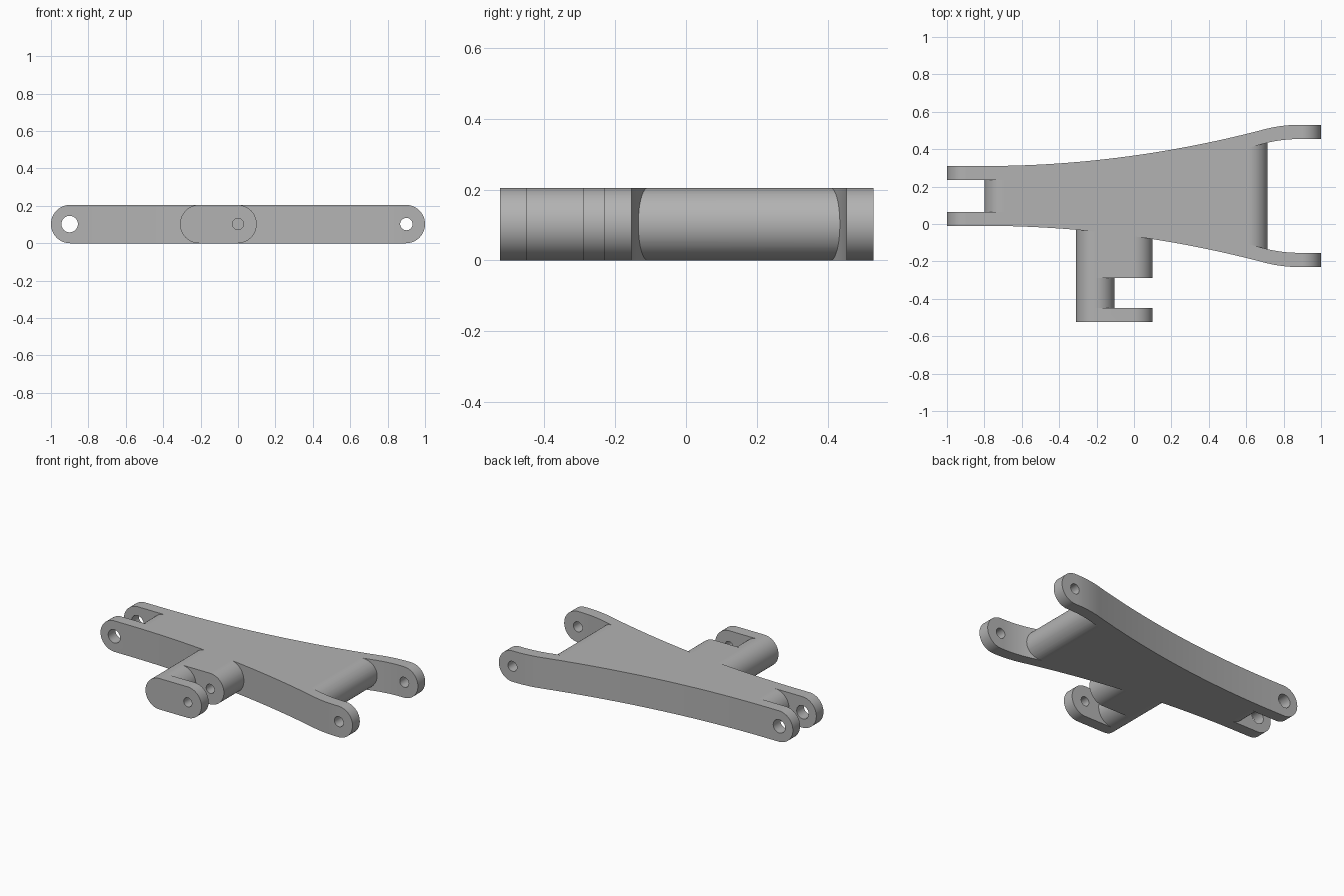
import bpy, bmesh, math

H = 0.205          # thickness of the arm
R = H / 2          # radius of every rounded end
MID = 0.15         # y of the arm's symmetry line
WALL = 0.075       # thickness of the fork tabs

if "Cube" in bpy.data.objects:
    bpy.data.objects.remove(bpy.data.objects["Cube"], do_unlink=True)


def prism(name, points, axis, lo, hi):
    """Extrude a 2D outline: axis 'z' takes (x, y), axis 'y' takes (x, z)."""
    place = (lambda p: (p[0], p[1], lo)) if axis == "z" else (lambda p: (p[0], lo, p[1]))
    bm = bmesh.new()
    face = bm.faces.new([bm.verts.new(place(p)) for p in points])
    new = bmesh.ops.extrude_face_region(bm, geom=[face])["geom"]
    shift = (0, 0, hi - lo) if axis == "z" else (0, hi - lo, 0)
    bmesh.ops.translate(bm, vec=shift, verts=[v for v in new if isinstance(v, bmesh.types.BMVert)])
    bmesh.ops.recalc_face_normals(bm, faces=bm.faces[:])
    mesh = bpy.data.meshes.new(name)
    bm.to_mesh(mesh)
    bm.free()
    obj = bpy.data.objects.new(name, mesh)
    bpy.context.collection.objects.link(obj)
    return obj


def combine(target, tool, operation):
    """Apply a boolean and remove the tool."""
    mod = target.modifiers.new("cut", "BOOLEAN")
    mod.operation, mod.solver, mod.object = operation, "EXACT", tool
    bpy.context.view_layer.objects.active = target
    bpy.ops.object.modifier_apply(modifier=mod.name)
    bpy.data.objects.remove(tool, do_unlink=True)


def arc(cx, r, start, end, n=32):
    angles = [math.radians(start + (end - start) * i / n) for i in range(n + 1)]
    return [(cx + r * math.cos(a), R + r * math.sin(a)) for a in angles]


def stadium(x0, x1):
    return arc(x1 - R, R, -90, 90) + arc(x0 + R, R, 90, 270)


def slot(tip, side):
    """Open space of a fork, ending on a rounded web whose tip is at x = tip."""
    cx, far = tip - side * R, tip + side * 0.6
    curve = arc(cx, R, 90, -90) if side > 0 else arc(cx, R, 90, 270)
    return [(far, H + 0.1), (cx, H + 0.1)] + curve + [(cx, -0.1), (far, -0.1)]


def half_width(x):
    """Flaring outer edge of the arm, straight at both ends."""
    if x < -0.8:
        return 0.16
    if x < 0.68:
        return 0.16 + 0.0875 * (x + 0.8) ** 2
    return 0.38 - 0.0284 * (max(0.0, 0.88 - x) / 0.2) ** 2


def plan(xs, inset):
    upper = [(x, MID + half_width(x) - inset) for x in xs]
    return upper + [(x, 2 * MID - y) for x, y in reversed(upper)]


def steps(a, b, n):
    return [a + (b - a) * i / n for i in range(n + 1)]


# Flared arm with rounded ends
arm = prism("linkage_arm", plan([-1.1] + steps(-0.8, 0.68, 40) + steps(0.69, 0.88, 16) + [1.1], 0),
            "z", -0.1, H + 0.1)
combine(arm, prism("end_rounding", stadium(-1, 1), "y", -1, 1), "INTERSECT")

# Narrow fork
combine(arm, prism("narrow_slot", slot(-0.8, -1), "y", MID - 0.085, MID + 0.085), "DIFFERENCE")

# Wide fork, whose walls follow the flare
wide = prism("wide_slot", plan(steps(0.55, 0.67, 6) + steps(0.69, 0.88, 16) + [1.2], WALL + 0.001),
             "z", -0.2, H + 0.2)
combine(wide, prism("wide_web", slot(0.715, 1), "y", -1, 1), "INTERSECT")
combine(arm, wide, "DIFFERENCE")

# Side bracket with its own fork
bracket = prism("side_bracket", stadium(-0.31, 0.1), "y", -0.525, 0.1)
combine(bracket, prism("bracket_slot", slot(-0.105, 1), "y", -0.45, -0.29), "DIFFERENCE")
combine(arm, bracket, "UNION")

# Pin holes: x, radius, y range
for x, r, lo, hi in [(-0.9, 0.044, -1, 1), (0.9, 0.033, -1, 1), (0, 0.03, -0.7, -0.2)]:
    combine(arm, prism("pin_hole", arc(x, r, 0, 360, 40)[:-1], "y", lo, hi), "DIFFERENCE")

# Colour and shading
grey = bpy.data.materials.new("plain_grey")
grey.use_nodes = True
colour = (0.45, 0.45, 0.45, 1)
grey.diffuse_color = colour
grey.node_tree.nodes["Principled BSDF"].inputs["Base Color"].default_value = colour
arm.data.materials.clear()
arm.data.materials.append(grey)
for p in arm.data.polygons:
    p.material_index = 0

bpy.ops.object.select_all(action="DESELECT")
arm.select_set(True)
bpy.context.view_layer.objects.active = arm
bpy.ops.object.shade_smooth_by_angle(angle=math.radians(25))
weighted = arm.modifiers.new("flat_face_normals", "WEIGHTED_NORMAL")
weighted.keep_sharp = True
